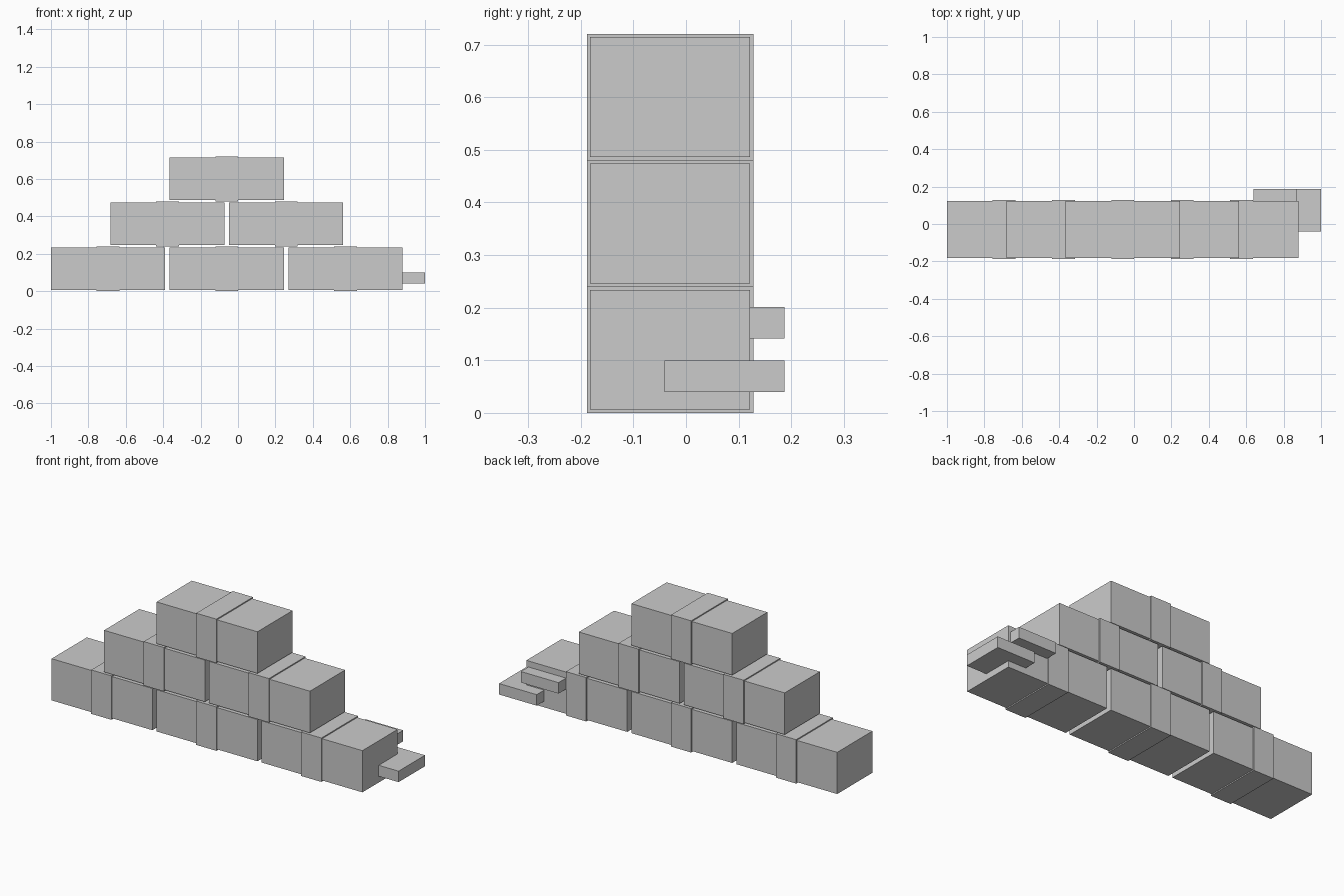
import bpy
from mathutils import Vector

cube = bpy.data.objects.get("Cube")
if cube:
    bpy.data.objects.remove(cube, do_unlink=True)

grey = bpy.data.materials.new("light_grey")
grey.use_nodes = True
colour = (0.6, 0.6, 0.6, 1)
grey.diffuse_color = colour
grey.node_tree.nodes["Principled BSDF"].inputs["Base Color"].default_value = colour


def box(name, centre, size):
    """Add a flat-faced box of the given centre and full size."""
    bpy.ops.mesh.primitive_cube_add(size=1, location=centre)
    obj = bpy.context.object
    obj.name = name
    obj.data.transform(Vector(size).to_3d().to_track_quat().to_matrix().to_4x4().Identity(4))
    obj.scale = size
    bpy.ops.object.transform_apply(location=False, rotation=False, scale=True)
    obj.data.materials.append(grey)
    return obj


# Pyramid of blocks, each wrapped by a slightly raised band
PITCH, ROW_HEIGHT = 0.635, 0.24
MIDDLE_X, MIDDLE_Y = -0.06, -0.03
for row in range(3):
    count = 3 - row
    for i in range(count):
        x = MIDDLE_X + (i - (count - 1) / 2) * PITCH
        centre = (x, MIDDLE_Y, (row + 0.5) * ROW_HEIGHT)
        box(f"block_{row + 1}_{i + 1}", centre, (0.61, 0.304, 0.228))
        box(f"band_{row + 1}_{i + 1}", centre, (0.122, 0.316, ROW_HEIGHT))

# Two flat slabs poking out of the end block
SLAB = (0.228, 0.228, 0.06)
box("lower_slab", (0.886, 0.073, 0.07), SLAB)
box("upper_slab", (0.754, 0.073, 0.171), SLAB)
